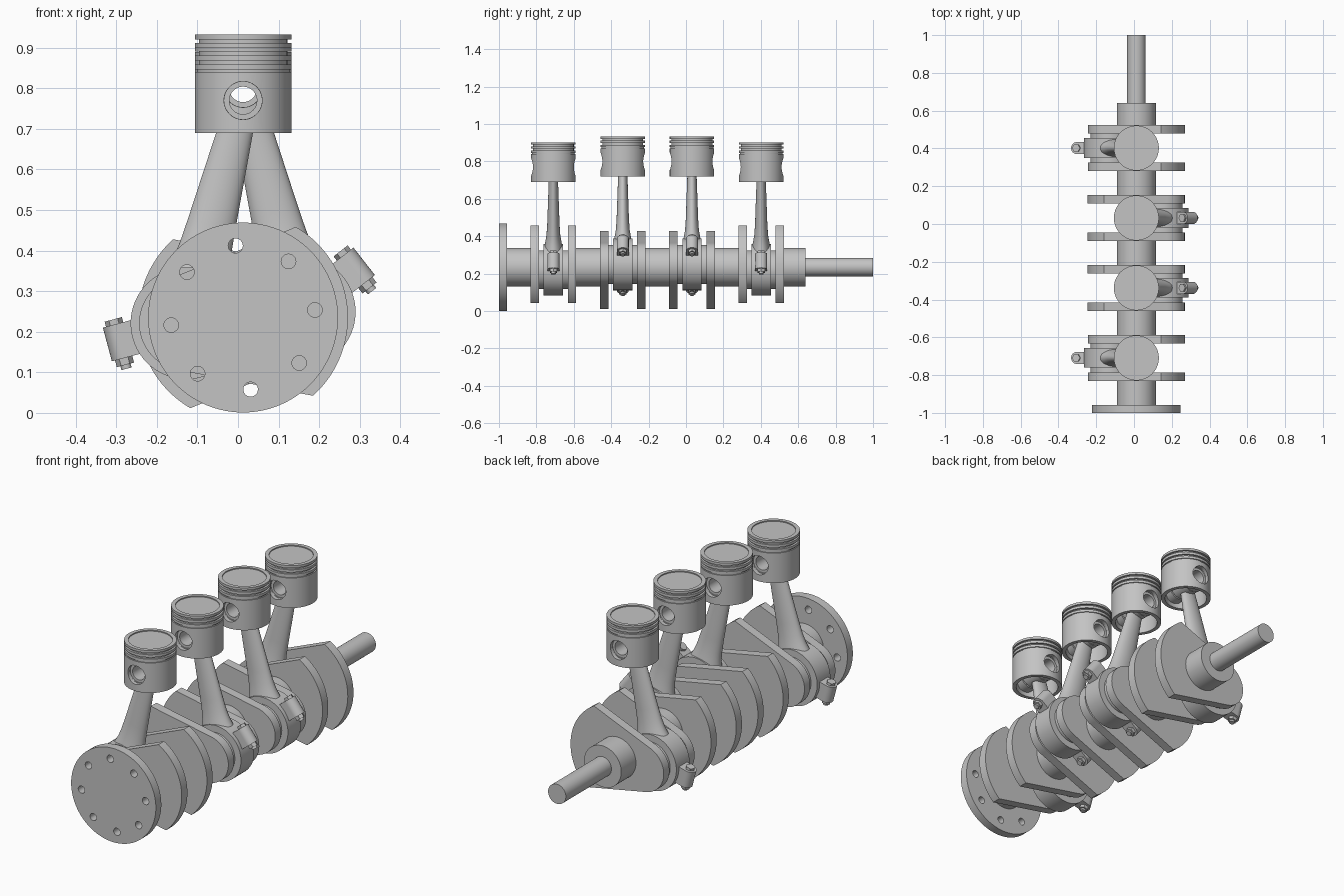
import bpy, bmesh, math
from mathutils import Matrix, Vector

if "Cube" in bpy.data.objects:
    bpy.data.objects.remove(bpy.data.objects["Cube"])

steel = bpy.data.materials.new("grey_steel")
steel.use_nodes = True
steel.diffuse_color = (0.55, 0.55, 0.55, 1)
steel.node_tree.nodes["Principled BSDF"].inputs["Base Color"].default_value = (0.55, 0.55, 0.55, 1)

X, Y, Z = Vector((1, 0, 0)), Vector((0, 1, 0)), Vector((0, 0, 1))
CX, CZ = 0.0125, 0.235          # crank axis
THROW, TILT = 0.14, math.radians(5.8)


def frame(origin, a, b, c):
    m = Matrix((a, b, c)).transposed().to_4x4()
    m.translation = Vector(origin)
    return m


def along_y(x, y, z):
    return frame((x, y, z), X, Z, Y)


def finish(name, bm, m):
    bmesh.ops.transform(bm, matrix=m, verts=bm.verts)
    bmesh.ops.remove_doubles(bm, verts=bm.verts, dist=1e-6)
    bmesh.ops.recalc_face_normals(bm, faces=bm.faces)
    me = bpy.data.meshes.new(name)
    bm.to_mesh(me)
    bm.free()
    me.materials.append(steel)
    me.shade_smooth()
    me.set_sharp_from_angle(angle=math.radians(30))
    ob = bpy.data.objects.new(name, me)
    bpy.context.collection.objects.link(ob)
    return ob


def spin(name, profile, m, seg=64):
    """Lathe a closed (radius, height) loop around local z."""
    bm = bmesh.new()
    rings = []
    for r, h in profile:
        if r == 0:
            rings.append([bm.verts.new((0, 0, h))] * seg)
        else:
            rings.append([bm.verts.new((r * math.cos(math.tau * i / seg),
                                        r * math.sin(math.tau * i / seg), h)) for i in range(seg)])
    for k, low in enumerate(rings):
        high = rings[(k + 1) % len(rings)]
        for i in range(seg):
            j = (i + 1) % seg
            face = list(dict.fromkeys((low[i], low[j], high[j], high[i])))
            if len(face) > 2:
                bm.faces.new(face)
    return finish(name, bm, m)


def rod(name, r, h0, h1, m, seg=64):
    return spin(name, [(0, h0), (r, h0), (r, h1), (0, h1)], m, seg)


def tube(name, r_in, r_out, h0, h1, m):
    return spin(name, [(r_in, h0), (r_out, h0), (r_out, h1), (r_in, h1)], m)


def loft(name, sections, m):
    """Skin a list of rings and cap both ends."""
    bm = bmesh.new()
    rings = [[bm.verts.new(p) for p in s] for s in sections]
    n = len(rings[0])
    for low, high in zip(rings, rings[1:]):
        for i in range(n):
            bm.faces.new((low[i], low[(i + 1) % n], high[(i + 1) % n], high[i]))
    bm.faces.new(rings[0])
    bm.faces.new(rings[-1])
    return finish(name, bm, m)


def prism(name, outline, h0, h1, m):
    return loft(name, [[(a, b, h) for a, b in outline] for h in (h0, h1)], m)


def arc(cx, r, a0, a1, n):
    angles = [math.radians(a0 + (a1 - a0) * i / n) for i in range(n + 1)]
    return [(cx + r * math.cos(a), r * math.sin(a)) for a in angles]


def cut(ob, cutters):
    """Subtract the cutters, keep the result as plain mesh."""
    for c in cutters:
        c.hide_render = True
        mod = ob.modifiers.new("hole", 'BOOLEAN')
        mod.operation, mod.solver, mod.object = 'DIFFERENCE', 'EXACT', c
    dg = bpy.context.evaluated_depsgraph_get()
    me = bpy.data.meshes.new_from_object(ob.evaluated_get(dg))
    ob.modifiers.clear()
    ob.data = me
    me.set_sharp_from_angle(angle=math.radians(30))
    for c in cutters:
        bpy.data.objects.remove(c)


# Flange with eight bolt holes
flange = rod("flange", 0.234, -1, -0.957, along_y(CX, 0, CZ), 96)
holes = []
for k in range(8):
    a = math.radians(6 + 45 * k)
    holes.append(rod("hole_cutter", 0.018, -1.1, -0.9,
                     along_y(CX + 0.178 * math.cos(a), 0, CZ + 0.178 * math.sin(a)), 24))
cut(flange, holes)

# Main journals and output shaft
centres = [-0.709, -0.338, 0.032, 0.402]
starts = [-0.96] + [c + 0.12 for c in centres]
ends = [c - 0.12 for c in centres] + [0.64]
for k, (y0, y1) in enumerate(zip(starts, ends)):
    rod(f"main_journal_{k + 1}", 0.103, y0, y1, along_y(CX, 0, CZ))
rod("output_shaft", 0.049, 0.63, 1.0, along_y(CX, 0, CZ))

# Web outline: round pin end, straight flanks, wide counterweight arc
web_outline = arc(THROW, 0.117, -73, 73, 24) + arc(0, 0.2585, 126, 234, 32)


def piston(tag, y, top):
    wall = [(0.119, 0)]
    for z, h, depth in ((-0.012, 0.009, 0.010), (-0.034, 0.009, 0.010), (-0.056, 0.006, 0.005)):
        wall += [(0.119, z), (0.119 - depth, z), (0.119 - depth, z - h), (0.119, z - h)]
    profile = [(0, -0.005), (0.1, -0.005), (0.1, 0)] + wall
    profile += [(0.119, -0.212), (0.1, -0.212), (0.1, -0.068), (0, -0.068)]
    body = spin("piston_" + tag, profile, frame((CX, y, top), X, Y, Z), 72)
    m = along_y(CX, y, top - 0.132)
    cut(body, [rod("bore_cutter", 0.047, -0.2, 0.2, m, 48)])
    tube("piston_pin_" + tag, 0.034, 0.047, -0.092, 0.092, m)
    for s, side in ((-1, "front"), (1, "rear")):
        tube(f"pin_boss_{side}_{tag}", 0.0465, 0.062, s * 0.05, s * 0.096, m)


def connecting_rod(tag, y, pin, top, tilt):
    small = Vector((CX, y, top - 0.132))
    up = small - pin
    length = up.length
    up.normalize()
    side = Y.cross(up)
    tube("small_end_" + tag, 0.046, 0.06, -0.045, 0.045, along_y(*small))
    tube("big_end_" + tag, 0.1, 0.138, -0.052, 0.052, along_y(*pin))
    # Tapered oval shank
    steps = [(0.115, 0.082, 0.05), (0.15, 0.071, 0.044), (0.19, 0.065, 0.037),
             (0.25, 0.06, 0.033), (length - 0.052, 0.042, 0.024)]
    rings = [[(w * math.cos(math.tau * i / 40), t * math.sin(math.tau * i / 40), d)
              for i in range(40)] for d, w, t in steps]
    loft("shank_" + tag, rings, frame(pin, side, Y, up))
    # Bolted ears on both sides of the big end
    a = math.radians(tilt)
    u = Vector((math.cos(a), 0, math.sin(a)))
    w = Vector((-math.sin(a), 0, math.cos(a)))
    ear = [(0.11, -0.032)] + arc(0.17, 0.032, -90, 90, 16) + [(0.11, 0.032)]
    for s, name in ((-1, "right"), (1, "left")):
        prism(f"ear_{name}_{tag}", ear, -0.043, 0.043, frame(pin, u * s, Y, w))
        m = frame(pin + u * s * 0.172, u, Y, w)
        rod(f"bolt_head_{name}_{tag}", 0.022, 0.043, 0.056, m, 6)
        rod(f"bolt_nut_{name}_{tag}", 0.022, -0.06, -0.043, m, 6)
        rod(f"bolt_tip_{name}_{tag}", 0.013, -0.07, -0.06, m, 20)


# Four throws: outer pair to one side, inner pair to the other
for k, y in enumerate(centres):
    tag = str(k + 1)
    inner = k in (1, 2)
    s = 1 if inner else -1
    d = Vector((math.cos(TILT), 0, math.sin(TILT))) * s
    n = Vector((-math.sin(TILT), 0, math.cos(TILT))) * s
    pin = Vector((CX, y, CZ)) + d * THROW
    for q, side in ((-1, "front"), (1, "rear")):
        prism(f"web_{side}_{tag}", web_outline, q * 0.077, q * 0.122,
              frame((CX, y, CZ), d, n, Y))
    rod("crank_pin_" + tag, 0.104, -0.08, 0.08, along_y(*pin))
    top = 0.932 if inner else 0.902
    piston(tag, y, top)
    connecting_rod(tag, y, pin, top, 38 if inner else 15)
